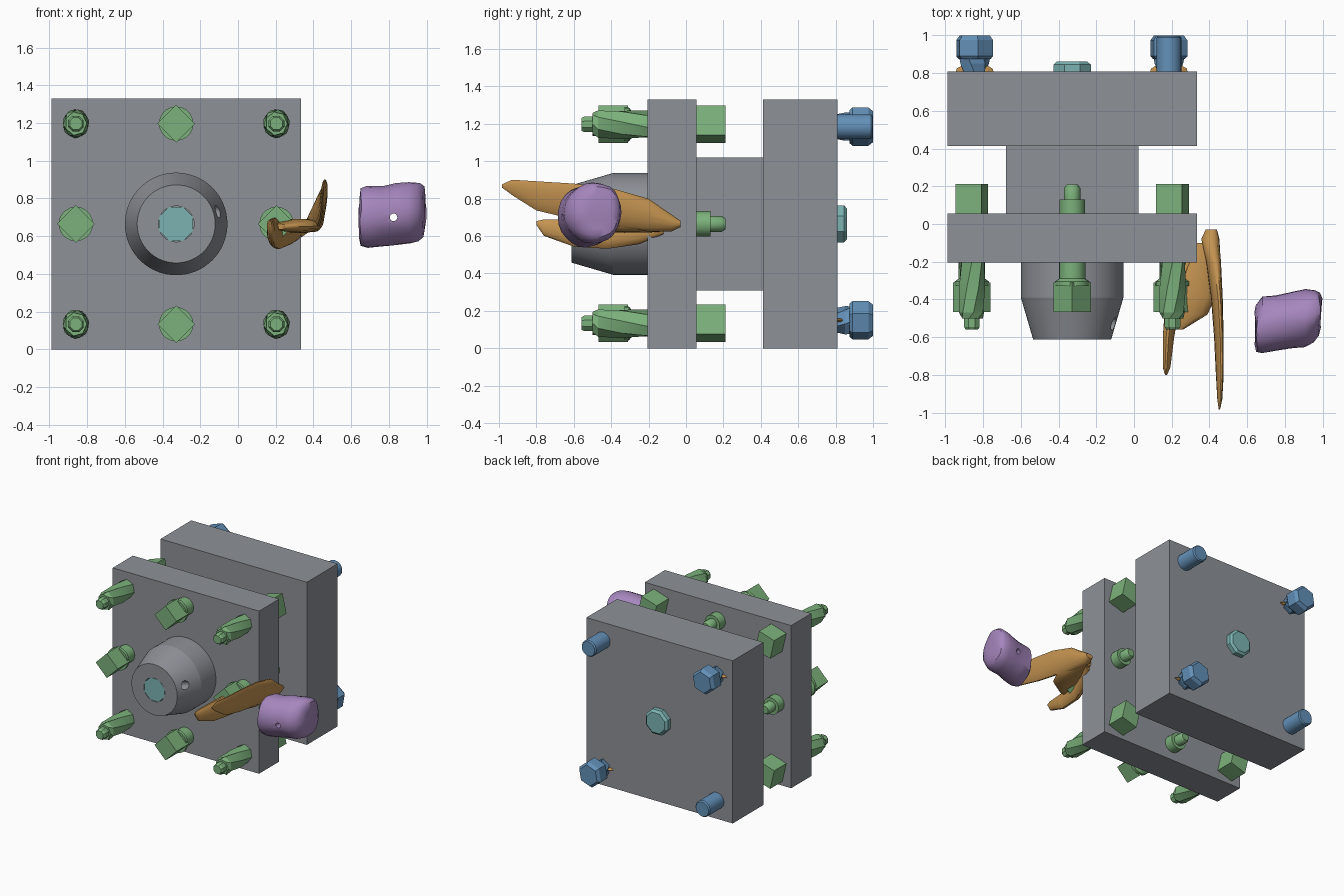
import bpy, bmesh, math
from mathutils import Vector, noise

if "Cube" in bpy.data.objects:
    bpy.data.objects.remove(bpy.data.objects["Cube"])

CX, CZ = -0.328, 0.665          # common axis of the clamp


def material(name, rgb):
    m = bpy.data.materials.new(name)
    m.diffuse_color = (*rgb, 1)
    m.use_nodes = True
    m.node_tree.nodes["Principled BSDF"].inputs["Base Color"].default_value = m.diffuse_color
    return m


STEEL = material("steel_grey", (0.27, 0.283, 0.313))
GREEN = material("green", (0.20, 0.44, 0.20))
BLUE = material("blue", (0.125, 0.28, 0.48))
TEAL = material("teal", (0.20, 0.45, 0.45))
BROWN = material("brown", (0.55, 0.29, 0.08))
PURPLE = material("purple", (0.38, 0.24, 0.51))


def finish(name, bm, mat):
    bmesh.ops.recalc_face_normals(bm, faces=bm.faces)
    me = bpy.data.meshes.new(name)
    bm.to_mesh(me)
    bm.free()
    ob = bpy.data.objects.new(name, me)
    bpy.context.collection.objects.link(ob)
    me.materials.append(mat)
    return ob


def activate(ob):
    bpy.ops.object.select_all(action='DESELECT')
    ob.select_set(True)
    bpy.context.view_layer.objects.active = ob


def smooth(ob, deg=35):
    activate(ob)
    bpy.ops.object.shade_smooth_by_angle(angle=math.radians(deg))


def loft(name, rings, mat):
    """Skin a list of point rings and cap both ends."""
    bm = bmesh.new()
    vs = [[bm.verts.new(p) for p in ring] for ring in rings]
    n = len(vs[0])
    for a, b in zip(vs, vs[1:]):
        for i in range(n):
            j = (i + 1) % n
            bm.faces.new((a[i], a[j], b[j], b[i]))
    bm.faces.new(vs[0])
    bm.faces.new(vs[-1])
    return finish(name, bm, mat)


def turned(name, x, z, profile, n, mat, phase=0, twist=0, sx=1, sz=1):
    """Profile of (y, radius) turned about an axis parallel to y; phase in degrees."""
    rings = []
    for k, (y, r) in enumerate(profile):
        a0 = math.radians(phase + twist * k)
        rings.append([(x + sx * r * math.cos(a0 + i * math.tau / n), y,
                       z + sz * r * math.sin(a0 + i * math.tau / n)) for i in range(n)])
    return loft(name, rings, mat)


def box(name, lo, hi):
    bm = bmesh.new()
    bmesh.ops.create_cube(bm, size=1)
    lo, hi = Vector(lo), Vector(hi)
    for v in bm.verts:
        v.co = (lo + hi) / 2 + v.co * (hi - lo)
    return finish(name, bm, STEEL)


def drill(ob, start, end, r):
    """Cut a round hole between two points."""
    start, end = Vector(start), Vector(end)
    d = end - start
    bm = bmesh.new()
    bmesh.ops.create_cone(bm, cap_ends=True, segments=20, radius1=r, radius2=r, depth=d.length)
    bm.transform(d.to_track_quat('Z', 'Y').to_matrix().to_4x4())
    bmesh.ops.translate(bm, verts=bm.verts, vec=(start + end) / 2)
    cutter = finish("hole_cutter", bm, ob.data.materials[0])
    cutter.hide_render = True
    mod = ob.modifiers.new("hole", 'BOOLEAN')
    mod.operation, mod.object, mod.solver = 'DIFFERENCE', cutter, 'EXACT'
    activate(ob)
    bpy.ops.object.modifier_apply(modifier=mod.name)
    bpy.data.objects.remove(cutter)


# Plates and the block between them
box("front_plate", (-0.99, -0.205, 0), (0.334, 0.055, 1.33))
box("back_plate", (-0.99, 0.413, 0), (0.334, 0.81, 1.33))
box("middle_block", (-0.68, 0.055, 0.31), (0.023, 0.413, 1.02))

# Tapered nozzle with a recessed bore and a side hole
nozzle = turned("nozzle", CX, CZ, [(-0.20, 0.272), (-0.39, 0.272), (-0.612, 0.207),
                                   (-0.612, 0.095), (-0.56, 0.095)], 64, STEEL)
drill(nozzle, (-0.21, -0.53, 0.70), (0.0, -0.53, 0.762), 0.034)
smooth(nozzle, 12)

# Centre rod: octagonal ends at front and back
turned("centre_rod_front", CX, CZ, [(-0.611, 0.098), (-0.55, 0.098)], 8, TEAL, 22.5)
turned("centre_rod_back", CX, CZ, [(0.80, 0.107), (0.845, 0.107), (0.862, 0.087)], 8, TEAL, 22.5)

# Green bolts around the front plate
for i in (-1, 0, 1):
    for j in (-1, 0, 1):
        x, z = CX + 0.532 * i, CZ + 0.532 * j
        if i and j:
            # corner bolts: twisted shank in front, square head behind
            smooth(turned("corner_bolt_shank", x, z,
                          [(-0.20, 0.070), (-0.34, 0.074), (-0.47, 0.071), (-0.50, 0.060)],
                          7, GREEN, 90, 22, 0.97, 1.06), 25)
            turned("corner_bolt_tip", x, z, [(-0.49, 0.045), (-0.545, 0.045), (-0.56, 0.035)],
                   8, GREEN, 22.5)
            turned("corner_bolt_head", x, z, [(0.05, 0.105), (0.212, 0.105)], 4, GREEN,
                   -30, 0, 0.95, 1.1)
        elif i or j:
            # side bolts: diamond head in front, stepped tip behind
            turned("side_bolt_head", x, z, [(-0.31, 0.1), (-0.468, 0.1)], 4, GREEN)
            smooth(turned("side_bolt_collar", x, z, [(-0.20, 0.07), (-0.29, 0.07), (-0.305, 0.091),
                                                     (-0.33, 0.091)], 20, GREEN))
            smooth(turned("side_bolt_tip", x, z, [(0.05, 0.068), (0.13, 0.068), (0.13, 0.043),
                                                  (0.19, 0.043), (0.21, 0.03)], 16, GREEN))

# Blue fasteners on the back plate: round pins and hex heads on opposite corners
for x, z in ((0.185, 1.185), (-0.845, 0.15)):
    smooth(turned("round_pin", x, z, [(0.80, 0.066), (0.988, 0.066), (0.998, 0.058)], 24, BLUE))
for x, z in ((-0.845, 1.185), (0.185, 0.15)):
    turned("hex_pin_shank", x, z, [(0.80, 0.065), (0.85, 0.078), (0.90, 0.085)], 6, BLUE, 90, 15)
    turned("hex_pin_head", x, z, [(0.875, 0.09), (0.89, 0.104), (0.975, 0.104), (0.99, 0.092),
                                  (1.0, 0.085)], 6, BLUE, 80)
    turned("pin_washer_blade", x, z, [(0.805, 0.1), (0.825, 0.095), (0.838, 0.07)], 8, BROWN,
           sz=0.14)


# Brown forked blade: elliptical sections (y, x, z, half width, half height)
def blade(name, sections, lean):
    rings = []
    for y, x, z, hx, hz in sections:
        ring = []
        for k in range(14):
            a = k * math.tau / 14
            dz = hz * math.sin(a)
            ring.append((x + hx * math.cos(a) + lean * dz, y, z + dz))
        rings.append(ring)
    smooth(loft(name, rings, BROWN), 40)


blade("long_blade", [(-0.985, .453, .868, .003, .008), (-0.93, .455, .860, .012, .042),
                     (-0.80, .455, .815, .018, .080), (-0.60, .450, .785, .022, .098),
                     (-0.40, .440, .757, .028, .102), (-0.20, .422, .712, .038, .090),
                     (-0.08, .405, .670, .048, .048), (-0.03, .410, .665, .030, .018)], 0.13)
blade("short_blade", [(-0.80, .170, .670, .006, .010), (-0.76, .173, .645, .020, .045),
                      (-0.60, .183, .617, .030, .075), (-0.42, .205, .615, .040, .085),
                      (-0.25, .265, .620, .045, .065), (-0.12, .345, .640, .035, .030)], -0.08)
blade("blade_bridge", [(-0.56, .22, .650, .040, .015), (-0.48, .29, .652, .100, .030),
                       (-0.38, .32, .655, .115, .038), (-0.22, .35, .655, .085, .038),
                       (-0.10, .38, .655, .045, .030)], 0)

# Purple lump: skewed rounded drum along x (x, y, z, half depth, half height)
rings = []
for x, y, z, hy, hz in [(.642, -.555, .70, .09, .11), (.650, -.555, .70, .128, .150),
                        (.685, -.535, .702, .155, .162), (.76, -.522, .710, .150, .160),
                        (.84, -.512, .714, .150, .160), (.91, -.498, .722, .155, .162),
                        (.958, -.482, .728, .140, .154), (.982, -.470, .73, .115, .135),
                        (.992, -.465, .73, .075, .09)]:
    ring = []
    for k in range(24):
        a = k * math.tau / 24
        p = Vector((x, y + hy * math.cos(a), z + hz * math.sin(a)))
        ring.append(p + 0.014 * noise.noise_vector(p * 9))
    rings.append(ring)
lump = loft("purple_lump", rings, PURPLE)
drill(lump, (0.825, -0.8, 0.70), (0.825, -0.2, 0.70), 0.02)
smooth(lump, 40)
